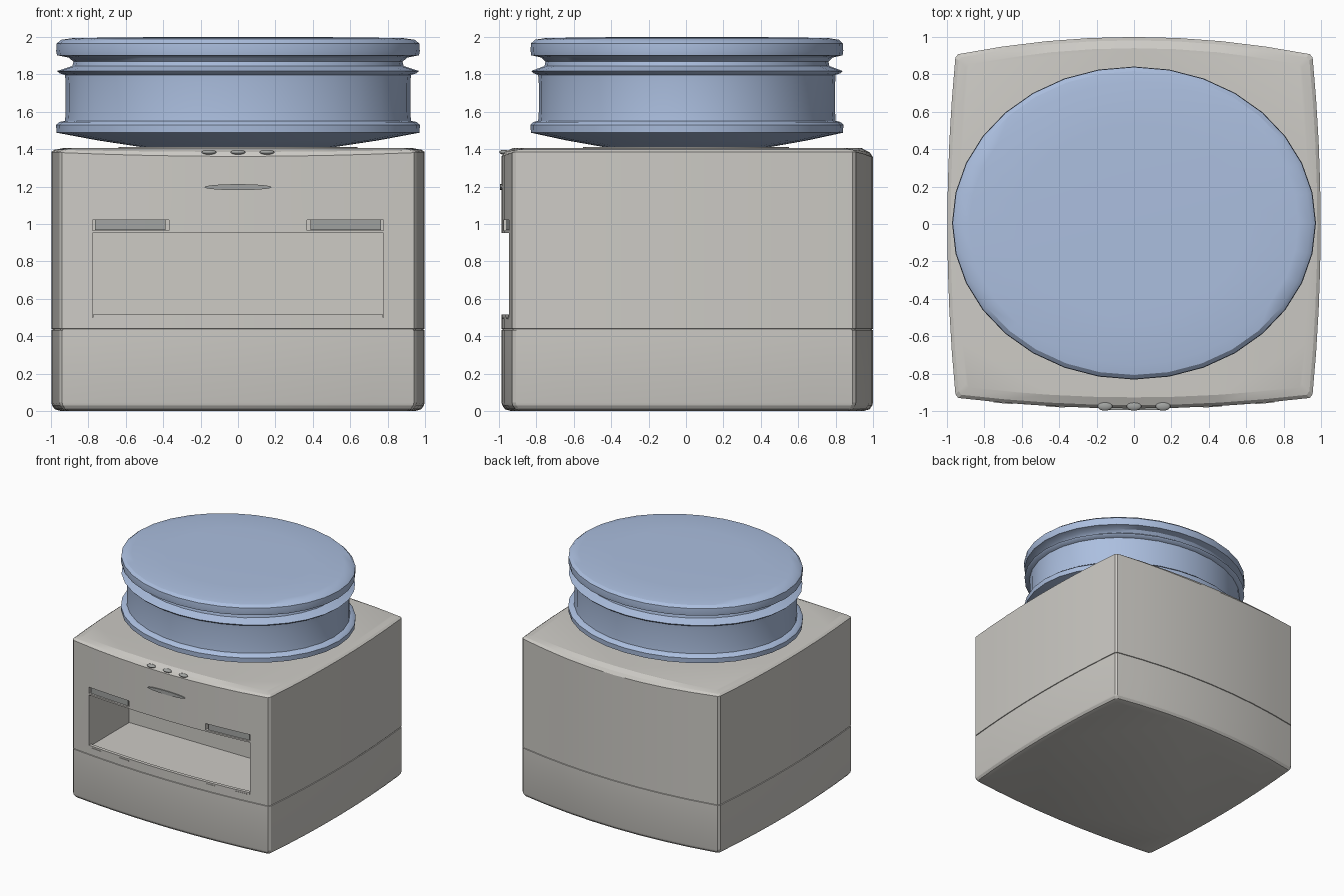
import bpy, bmesh, math

if "Cube" in bpy.data.objects:
    bpy.data.objects.remove(bpy.data.objects["Cube"])

def material(name, rgb):
    m = bpy.data.materials.new(name)
    m.diffuse_color = (*rgb, 1)
    m.use_nodes = True
    m.node_tree.nodes["Principled BSDF"].inputs["Base Color"].default_value = m.diffuse_color
    return m

BODY = material("warm_light_grey", (0.61, 0.595, 0.56))
GREY = material("mid_grey", (0.36, 0.37, 0.36))
BLUE = material("soft_blue", (0.41, 0.52, 0.74))

def make(name, verts, faces, mat, smooth=25):
    me = bpy.data.meshes.new(name)
    me.from_pydata(verts, [], faces)
    bm = bmesh.new()
    bm.from_mesh(me)
    bmesh.ops.recalc_face_normals(bm, faces=bm.faces)
    bm.to_mesh(me)
    bm.free()
    me.materials.append(mat)
    ob = bpy.data.objects.new(name, me)
    bpy.context.collection.objects.link(ob)
    if smooth:
        smooth_by_angle(ob, smooth)
    return ob

def smooth_by_angle(ob, deg):
    bpy.ops.object.select_all(action='DESELECT')
    ob.select_set(True)
    bpy.context.view_layer.objects.active = ob
    bpy.ops.object.shade_smooth_by_angle(angle=math.radians(deg))

def loft(name, rings, mat, smooth=25):
    n = len(rings[0])
    verts = [p for r in rings for p in r]
    faces = [[k * n + i, k * n + (i + 1) % n, (k + 1) * n + (i + 1) % n, (k + 1) * n + i]
             for k in range(len(rings) - 1) for i in range(n)]
    faces += [list(range(n))[::-1], [len(verts) - n + i for i in range(n)]]
    return make(name, verts, faces, mat, smooth)

def ellipse(rx, ry, z, cy=0.0, n=32):
    return [(rx * math.cos(2 * math.pi * i / n), cy + ry * math.sin(2 * math.pi * i / n), z)
            for i in range(n)]

def box(name, x0, x1, y0, y1, z0, z1, mat):
    r = lambda z: [(x0, y0, z), (x1, y0, z), (x1, y1, z), (x0, y1, z)]
    return loft(name, [r(z0), r(z1)], mat, 0)

def front_y(x):
    return -0.93 - 0.056 * (1 - (x / 0.94) ** 2)

def bent_strip(name, x0, x1, z0, z1, out, thick, mat, n=8):
    # Strip following the bulged front face
    rings = []
    for i in range(n + 1):
        x = x0 + (x1 - x0) * i / n
        y = front_y(x) - out
        rings.append([(x, y, z0), (x, y + thick, z0), (x, y + thick, z1), (x, y, z1)])
    return loft(name, rings, mat)

# Bulged square outline with narrow corner chamfers
N = 8
T = [-1 + 2 * i / N for i in range(N + 1)]
outline = [(0.94 * t, front_y(0.94 * t)) for t in T]
outline += [(0.955 + 0.043 * (1 - t * t), -0.01 + 0.9 * t) for t in T]
outline += [(-0.94 * t, 0.908 + 0.092 * (1 - t * t)) for t in T]
outline += [(-0.955 - 0.043 * (1 - t * t), -0.01 - 0.9 * t) for t in T]

def ring(inset, z, droop=0.0):
    s = 1 - inset
    return [(x * s, y * s, z - droop * max(0, abs(y) - 0.92) / 0.07) for x, y in outline]

# Housing with rounded bottom, seam groove and bevelled top
body = loft("housing", [
    ring(0.05, 0.0), ring(0.018, 0.01), ring(0.004, 0.03), ring(0, 0.045),
    ring(0, 0.432), ring(0.006, 0.434), ring(0.006, 0.438), ring(0, 0.44),
    ring(0, 1.385, 0.025), ring(0.018, 1.397, 0.012), ring(0.06, 1.405)], BODY, 0)

# Front bay and the two grip recesses are cut out
cutters = [box("bay_cutter", -0.778, 0.778, -1.2, -0.39, 0.5, 0.953, BODY)]
for s in (-1, 1):
    a, b = sorted((s * 0.37, s * 0.778))
    cutters.append(box("grip_cutter", a, b, -1.2, -0.915, 0.966, 1.022, BODY))
for c in cutters:
    c.hide_render = True
    bpy.context.view_layer.objects.active = body
    mod = body.modifiers.new("cut", 'BOOLEAN')
    mod.operation = 'DIFFERENCE'
    mod.solver = 'EXACT'
    mod.object = c
    bpy.ops.object.modifier_apply(modifier=mod.name)
    bpy.data.objects.remove(c)
smooth_by_angle(body, 18)

# Grip inserts
for s, side in ((-1, "left"), (1, "right")):
    a, b = sorted((s * 0.388, s * 0.765))
    bent_strip(side + "_grip", a, b, 0.967, 1.021, -0.014, 0.02, GREY)

# Lip on the bay floor with small feet
bent_strip("bay_lip", -0.776, 0.776, 0.5, 0.515, 0.0, 0.03, BODY)
for x in (-0.7, -0.42, 0.42, 0.7):
    bent_strip("lip_tab", x - 0.05, x + 0.05, 0.492, 0.501, 0.004, 0.02, BODY, 2)

# Oval badge plate on the front
badge = []
for y in (-0.975, -0.994):
    badge.append([(x, y, 1.197 + z) for x, z, _ in ellipse(0.18, 0.016, 0)])
loft("front_oval", badge, GREY)

# Three buttons along the top front edge
for x in (-0.155, 0, 0.155):
    bpy.ops.mesh.primitive_uv_sphere_add(segments=16, ring_count=8, location=(x, -0.974, 1.384))
    b = bpy.context.object
    b.name = "button"
    b.scale = (0.04, 0.024, 0.013)
    b.data.materials.append(GREY)
    smooth_by_angle(b, 60)

# Low oval plinth under the canister
loft("plinth", [ellipse(0.64, 0.55, 1.39), ellipse(0.64, 0.55, 1.413)], BODY)

# Oval canister and its lid, one turned profile
profile = [(0.52, 1.412), (0.75, 1.447), (0.97, 1.488), (0.973, 1.53), (0.955, 1.545),
           (0.925, 1.552), (0.921, 1.6), (0.921, 1.75), (0.925, 1.797), (0.955, 1.806),
           (0.968, 1.818), (0.885, 1.845), (0.88, 1.868), (0.905, 1.89), (0.968, 1.902),
           (0.972, 1.925), (0.97, 1.965), (0.945, 1.985), (0.88, 1.994), (0.6, 1.998), (0.2, 2.0)]
loft("canister", [ellipse(r, r * 0.86, z, 0.005) for r, z in profile], BLUE, 32)
